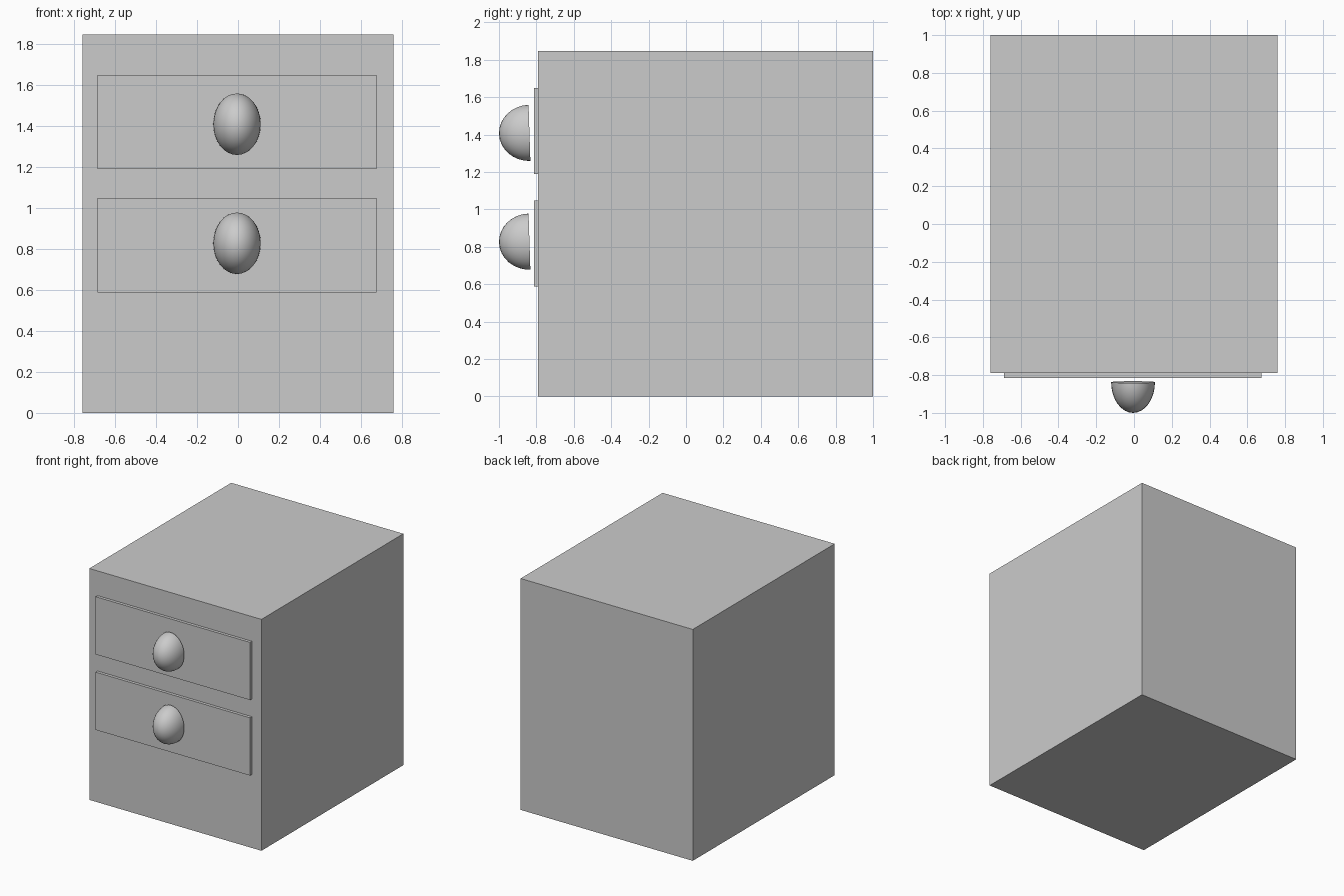
import bpy, bmesh, math
from mathutils import Matrix

if "Cube" in bpy.data.objects:
    bpy.data.objects.remove(bpy.data.objects["Cube"])


def add_object(name, bm):
    bmesh.ops.recalc_face_normals(bm, faces=bm.faces[:])
    mesh = bpy.data.meshes.new(name)
    bm.to_mesh(mesh)
    bm.free()
    obj = bpy.data.objects.new(name, mesh)
    bpy.context.collection.objects.link(obj)
    return obj


def box(name, x0, x1, y0, y1, z0, z1):
    bm = bmesh.new()
    centre = Matrix.Translation(((x0 + x1) / 2, (y0 + y1) / 2, (z0 + z1) / 2))
    size = Matrix.Diagonal((x1 - x0, y1 - y0, z1 - z0, 1))
    bmesh.ops.create_cube(bm, size=1, matrix=centre @ size)
    return add_object(name, bm)


def knob(name, z):
    # front half of a sphere, closed at the back, stretched and slightly tilted
    bm = bmesh.new()
    bmesh.ops.create_uvsphere(bm, u_segments=32, v_segments=16, radius=1)
    bmesh.ops.bisect_plane(bm, geom=bm.verts[:] + bm.edges[:] + bm.faces[:], dist=1e-4,
                           plane_co=(0, 0, 0), plane_no=(0, 1, 0), clear_outer=True)
    rim = [e for e in bm.edges if e.is_boundary]
    bmesh.ops.holes_fill(bm, edges=rim, sides=0)
    place = (Matrix.Translation((-0.005, -0.837, z))
             @ Matrix.Rotation(0.033, 4, 'X')
             @ Matrix.Diagonal((0.116, 0.163, 0.15, 1)))
    bmesh.ops.transform(bm, matrix=place, verts=bm.verts[:])
    obj = add_object(name, bm)
    bpy.ops.object.select_all(action='DESELECT')
    obj.select_set(True)
    bpy.context.view_layer.objects.active = obj
    bpy.ops.object.shade_smooth_by_angle(angle=math.radians(35))
    return obj


# cabinet body
box("cabinet_body", -0.76, 0.76, -0.79, 1.0, 0, 1.847)

# two drawers: panel plus knob
for label, z0, z1, knob_z in (("upper", 1.19, 1.65, 1.409), ("lower", 0.587, 1.048, 0.828)):
    box(label + "_drawer_front", -0.687, 0.676, -0.814, -0.77, z0, z1)
    knob(label + "_drawer_knob", knob_z)
